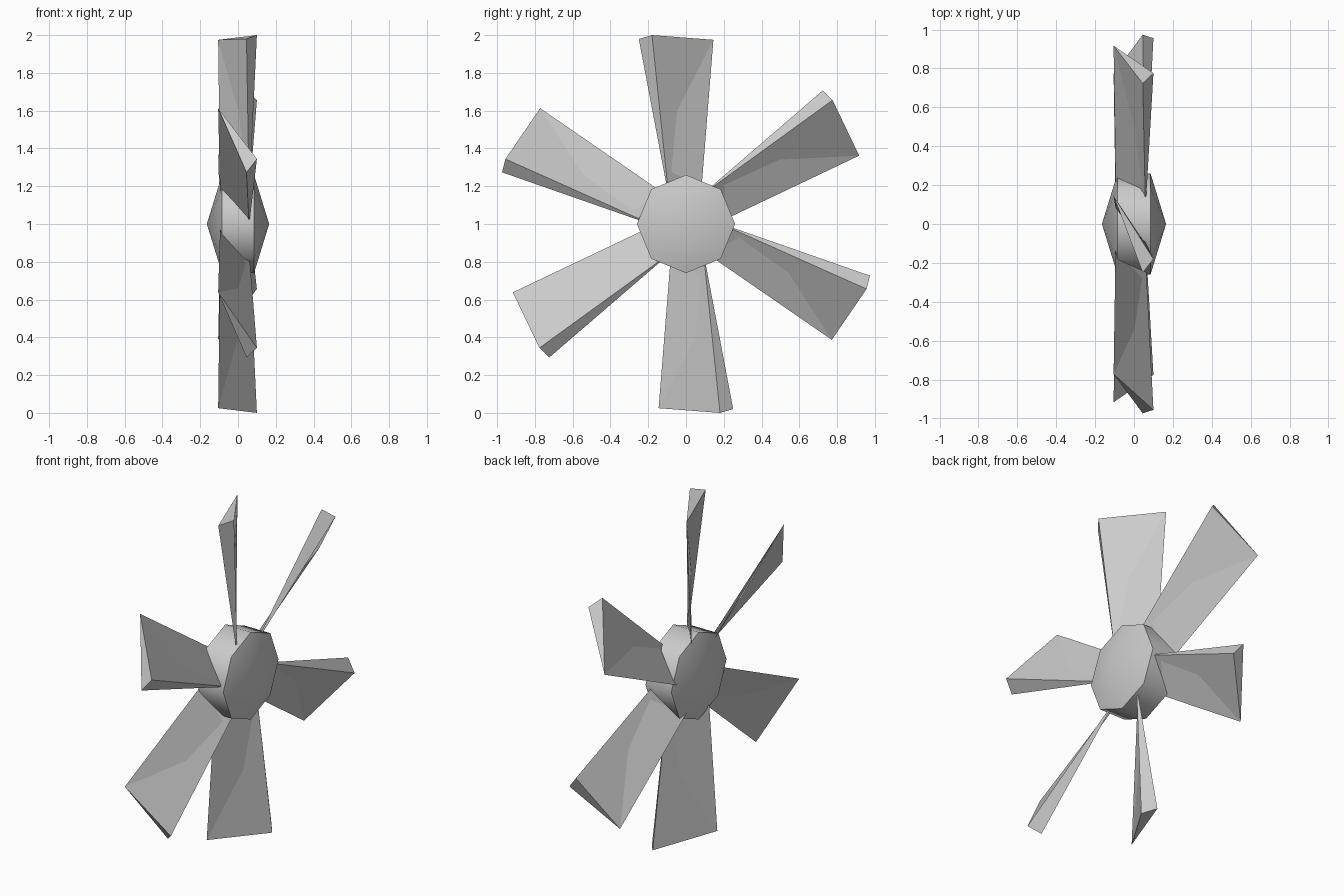
import bpy
import bmesh
from math import radians, sin, cos, pi
from mathutils import Matrix, Vector

cube = bpy.data.objects.get("Cube")
if cube:
    bpy.data.objects.remove(cube, do_unlink=True)

# Single plain grey finish
grey = bpy.data.materials.new("plain_grey")
grey.use_nodes = True
colour = (0.6, 0.6, 0.6, 1)
grey.diffuse_color = colour
grey.node_tree.nodes["Principled BSDF"].inputs["Base Color"].default_value = colour

CENTRE = Vector((0, 0, 1))


def make_object(name, bm):
    bmesh.ops.recalc_face_normals(bm, faces=bm.faces)
    mesh = bpy.data.meshes.new(name)
    bm.to_mesh(mesh)
    bm.free()
    mesh.materials.append(grey)
    obj = bpy.data.objects.new(name, mesh)
    bpy.context.collection.objects.link(obj)
    obj.location = CENTRE
    return obj


# Hub: eight-sided band closed by a shallow cone on each side
SIDES, RADIUS, HALF_BAND, APEX = 8, 0.26, 0.085, 0.165
bm = bmesh.new()
rings = []
for x in (-HALF_BAND, HALF_BAND):
    rings.append([bm.verts.new((x, RADIUS * sin(2 * pi * i / SIDES),
                                RADIUS * cos(2 * pi * i / SIDES)))
                  for i in range(SIDES)])
tips = [bm.verts.new((x, 0, 0)) for x in (-APEX, APEX)]
for i in range(SIDES):
    j = (i + 1) % SIDES
    bm.faces.new((rings[0][i], rings[0][j], rings[1][j], rings[1][i]))
    for ring, tip in zip(rings, tips):
        bm.faces.new((ring[i], ring[j], tip))
hub = make_object("hub", bm)
bpy.ops.object.select_all(action='DESELECT')
hub.select_set(True)
bpy.context.view_layer.objects.active = hub
bpy.ops.object.shade_smooth_by_angle(angle=radians(50))

# Blades: pitched, slim triangular section that widens towards the tip
ROOT = [(0.062, -0.097, 0.2), (0.058, -0.102, 0.2), (-0.095, 0.083, 0.2)]
TIP = [(0.1, -0.18, 1.0), (0.045, -0.25, 0.98), (-0.105, 0.145, 0.975)]
for n in range(6):
    turn = Matrix.Rotation(radians(60 * n), 3, 'X')
    bm = bmesh.new()
    inner = [bm.verts.new(turn @ Vector(p)) for p in ROOT]
    outer = [bm.verts.new(turn @ Vector(p)) for p in TIP]
    bm.faces.new(inner)
    bm.faces.new(outer)
    for i in range(3):
        j = (i + 1) % 3
        bm.faces.new((inner[i], inner[j], outer[j], outer[i]))
    make_object(f"blade_{n + 1}", bm)
